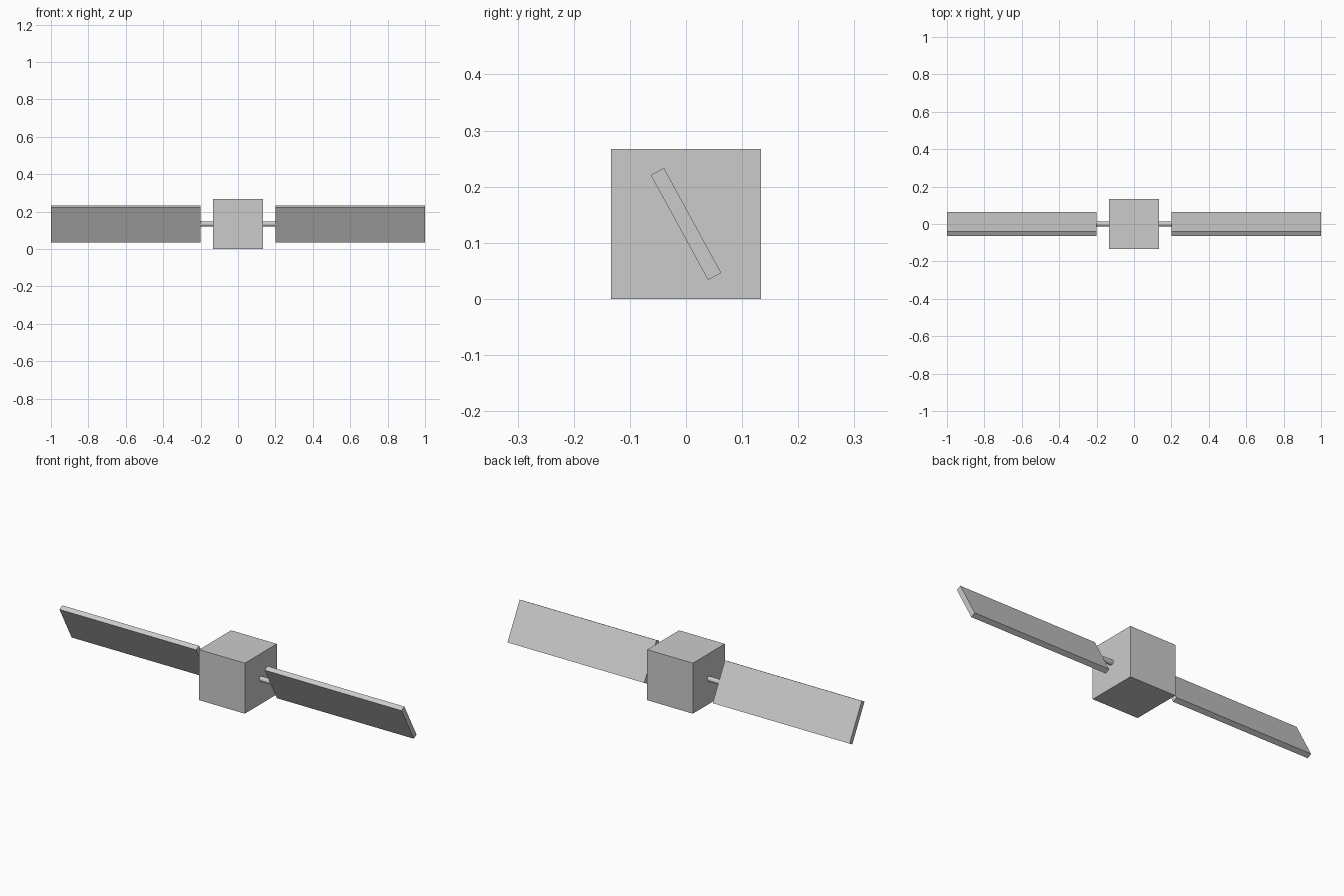
import bpy
from math import radians

cube = bpy.data.objects.get("Cube")
if cube:
    bpy.data.objects.remove(cube, do_unlink=True)

BODY = 0.267
MID = BODY / 2
TILT = radians(28.65)

grey = bpy.data.materials.new("plain grey")
grey.use_nodes = True
colour = (0.6, 0.6, 0.6, 1)
grey.diffuse_color = colour
grey.node_tree.nodes["Principled BSDF"].inputs["Base Color"].default_value = colour


def finish(name):
    ob = bpy.context.object
    ob.name = name
    ob.data.materials.append(grey)
    return ob


def box(name, x, size, tilt=0):
    bpy.ops.mesh.primitive_cube_add(size=1, location=(x, 0, MID), rotation=(tilt, 0, 0))
    ob = finish(name)
    ob.scale = size
    return ob


# Central cube
box("body", 0, (BODY, BODY, BODY))

for side, sign in (("left", 1), ("right", -1)):
    # Tilted solar panel
    box(side + "_panel", sign * 0.6, (0.8, 0.0267, 0.2133), TILT)
    # Round strut joining the body to the panel
    bpy.ops.mesh.primitive_cylinder_add(
        vertices=16, radius=0.0133, depth=0.08,
        location=(sign * 0.167, 0, MID), rotation=(0, radians(90), 0))
    finish(side + "_strut")
    bpy.ops.object.shade_smooth_by_angle()
